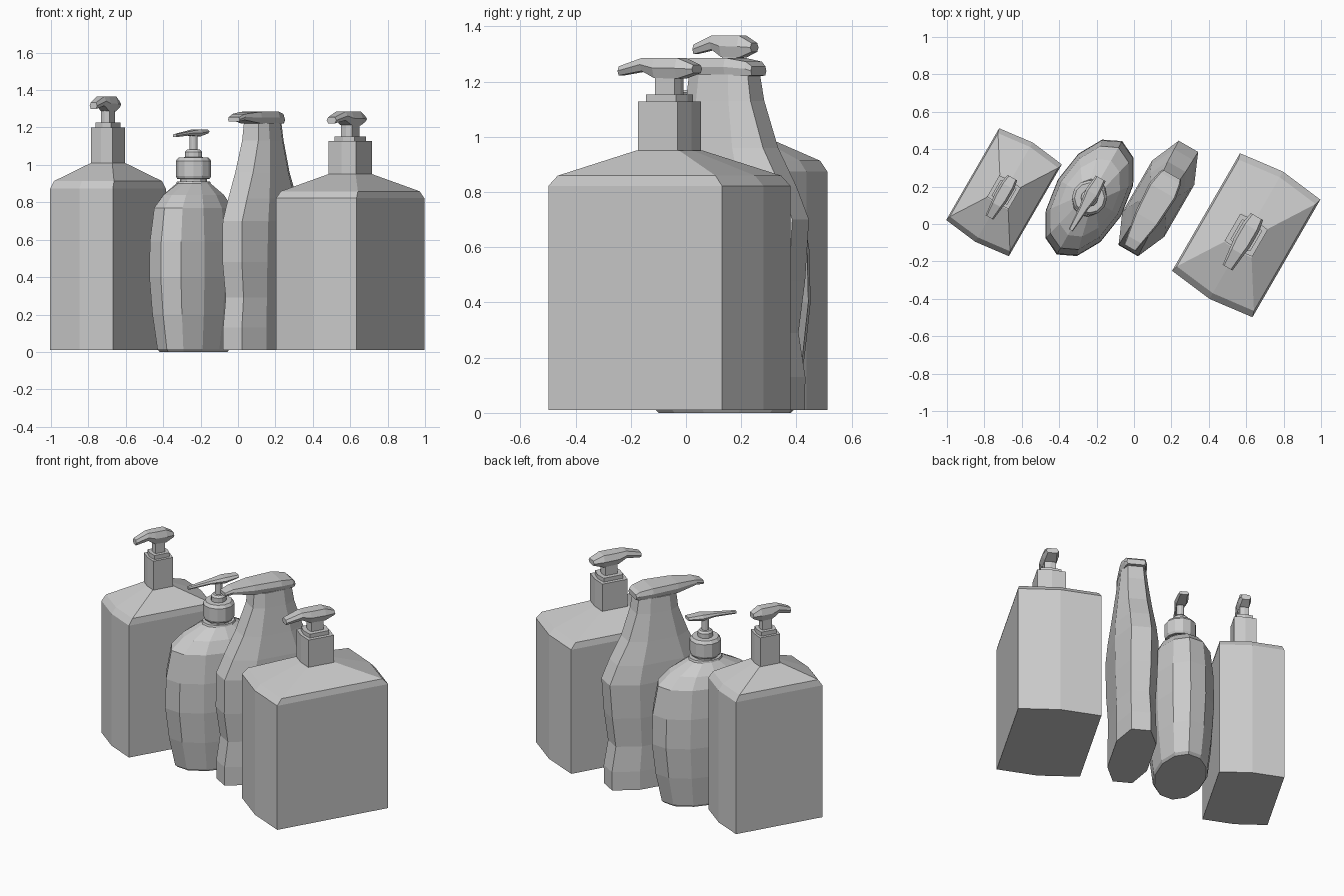
import bpy, bmesh, math

if "Cube" in bpy.data.objects:
    bpy.data.objects.remove(bpy.data.objects["Cube"])

TURN = math.radians(60)  # every bottle's long axis is turned 60 degrees from x


def loft(name, rings, place):
    """Skin a stack of equal-length rings, cap both ends, and place the result."""
    (x, y, z), scale = place
    bm = bmesh.new()
    rows = [[bm.verts.new(p) for p in ring] for ring in rings]
    n = len(rows[0])
    for a, b in zip(rows, rows[1:]):
        for i in range(n):
            j = (i + 1) % n
            bm.faces.new((a[i], a[j], b[j], b[i]))
    bm.faces.new(rows[0][::-1])
    bm.faces.new(rows[-1])
    bmesh.ops.recalc_face_normals(bm, faces=bm.faces[:])
    mesh = bpy.data.meshes.new(name)
    bm.to_mesh(mesh)
    bm.free()
    ob = bpy.data.objects.new(name, mesh)
    bpy.context.collection.objects.link(ob)
    ob.location, ob.rotation_euler, ob.scale = (x, y, z), (0, 0, TURN), scale
    return ob


def hexagon(z, u, v, bulge):
    """Rectangle with slightly pointed ends."""
    return [(-u - bulge, 0, z), (-u, -v, z), (u, -v, z),
            (u + bulge, 0, z), (u, v, z), (-u, v, z)]


def oval(z, a, b, n=12):
    return [(a * math.cos(2 * math.pi * i / n), b * math.sin(2 * math.pi * i / n), z)
            for i in range(n)]


def octagon(z, front, rear, end, side):
    """Slim eight-sided section with separate front and rear reach."""
    return [(-front, -end, z), (-front * .5, -side, z), (rear * .5, -side, z), (rear, -end, z),
            (rear, end, z), (rear * .5, side, z), (-front * .5, side, z), (-front, end, z)]


def spout(name, sections, place, taper=.7):
    """Pump head lofted along its length from (u, bottom, top, half width)."""
    return loft(name, [[(u, -w * taper, lo), (u, -w, (lo + hi) / 2), (u, -w * taper, hi),
                        (u, w * taper, hi), (u, w, (lo + hi) / 2), (u, w * taper, lo)]
                       for u, lo, hi, w in sections], place)


# Two boxy pump bottles: the left is a narrower, taller copy of the right
for side, place in (("right", ((.6, -.06, 0), (1, 1, 1))),
                    ("left", ((-.695, .17, 0), (.78, .78, 1.063)))):
    loft(side + "_box_body", [hexagon(z, u, v, b) for z, u, v, b in (
        (.01, .363, .248, .03), (.822, .363, .248, .03),
        (.859, .33, .238, .028), (.95, .09, .085, .008))], place)
    loft(side + "_box_collar", [hexagon(z, u, v, b) for z, u, v, b in (
        (.945, .083, .085, .01), (1.128, .083, .085, .01))], place)
    loft(side + "_box_collar_cap", [hexagon(z, .063, .062, .012) for z in (1.12, 1.153)], place)
    loft(side + "_box_stem", [hexagon(z, .04, .034, .006) for z in (1.15, 1.225)], place)
    spout(side + "_box_pump_head", [
        (-.2, 1.222, 1.255, .03), (-.1, 1.238, 1.285, .042), (-.045, 1.213, 1.286, .05),
        (.05, 1.21, 1.286, .05), (.115, 1.23, 1.26, .038)], place)

# Oval bottle
place = ((-.238, .14, 0), (1, 1, 1))
loft("oval_body", [oval(z, a, b) for z, a, b in (
    (0, .27, .15), (.015, .285, .16), (.2, .325, .182), (.4, .35, .195), (.59, .345, .193),
    (.77, .31, .175), (.84, .23, .14), (.9, .105, .088), (.912, .1, .085))], place)
loft("oval_neck_and_cap", [oval(z, r, r) for z, r in (
    (.9, .072), (.925, .072), (.926, .088), (.94, .094), (1.022, .094), (1.04, .08),
    (1.041, .046), (1.07, .046), (1.082, .035), (1.083, .022), (1.165, .022))], place)
spout("oval_pump_head", [(-.2, 1.148, 1.164, .012), (-.06, 1.158, 1.18, .024),
                         (.03, 1.153, 1.19, .04), (.12, 1.168, 1.188, .03)], place)

# Slim waisted bottle with a flat-topped spout
place = ((.128, .133, 0), (1, 1, 1))
loft("slim_body", [octagon(*r) for r in (
    (.01, .315, .31, .058, .118), (.13, .315, .312, .058, .118), (.29, .292, .285, .055, .115),
    (.48, .318, .31, .06, .125), (.7, .315, .326, .06, .13), (.82, .26, .275, .058, .122),
    (.96, .19, .2, .055, .105), (1.13, .125, .145, .05, .085), (1.225, .115, .13, .045, .075))],
    place)
spout("slim_spout", [
    (-.3, 1.232, 1.255, .036), (-.25, 1.24, 1.272, .045), (-.12, 1.222, 1.284, .07),
    (.05, 1.22, 1.286, .082), (.13, 1.22, 1.272, .066), (.15, 1.222, 1.255, .056)], place, .88)
